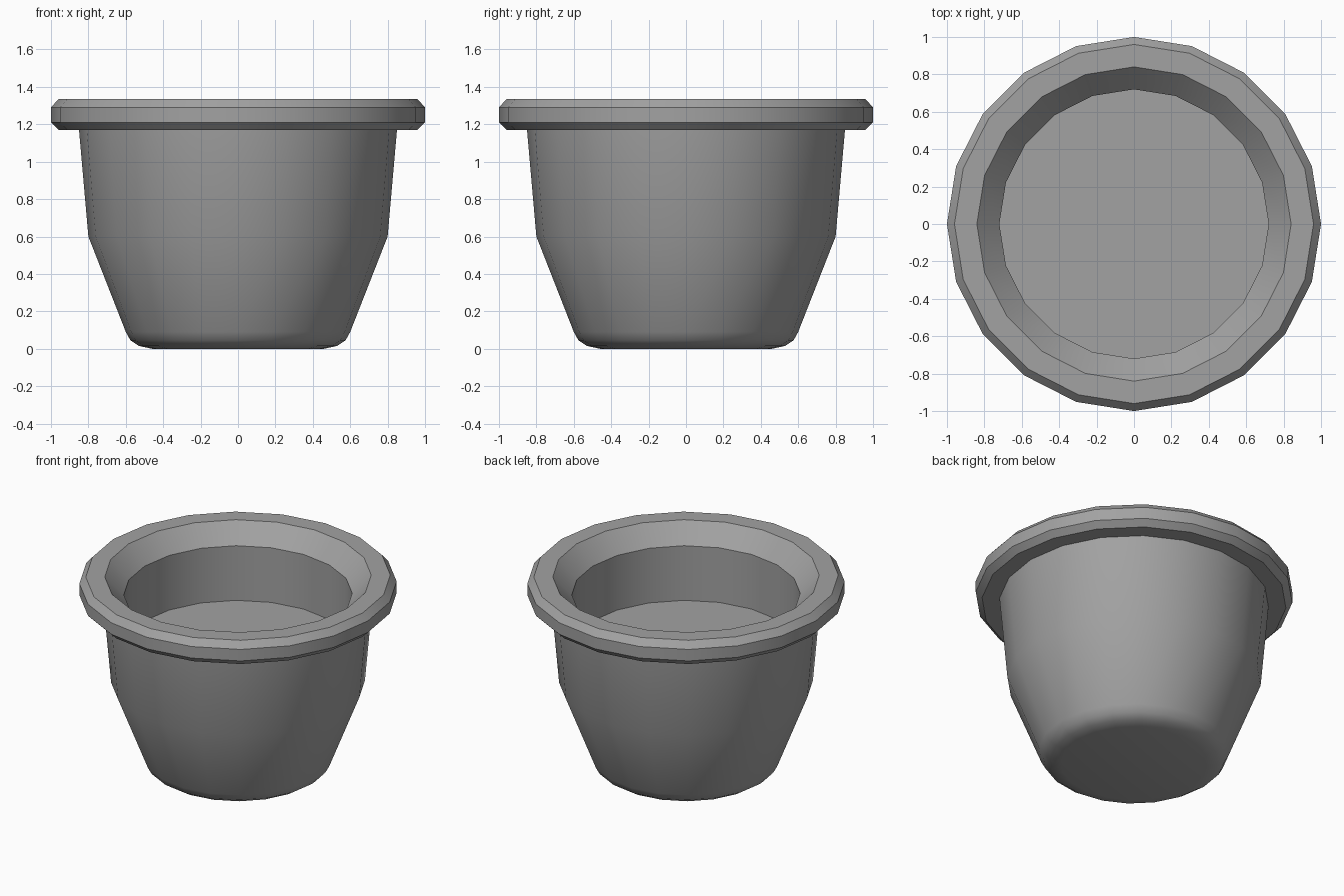
import bpy, bmesh, math

SIDES = 20

default_cube = bpy.data.objects.get("Cube")
if default_cube:
    bpy.data.objects.remove(default_cube, do_unlink=True)

grey = bpy.data.materials.new("plain_grey")
grey.use_nodes = True
grey.diffuse_color = (0.36, 0.36, 0.36, 1)
grey.node_tree.nodes["Principled BSDF"].inputs["Base Color"].default_value = grey.diffuse_color


def lathe(name, profile, cap_start=False, cap_end=False):
    """Turn a (radius, height) profile around z, with optional flat caps."""
    bm = bmesh.new()
    rings = []
    for r, z in profile:
        angles = [math.tau * i / SIDES for i in range(SIDES)]
        rings.append([bm.verts.new((r * math.cos(a), r * math.sin(a), z)) for a in angles])
    for low, high in zip(rings, rings[1:]):
        for i in range(SIDES):
            j = (i + 1) % SIDES
            bm.faces.new((low[i], low[j], high[j], high[i]))
    if cap_start:
        bm.faces.new(rings[0][::-1])
    if cap_end:
        bm.faces.new(rings[-1])
    mesh = bpy.data.meshes.new(name)
    bm.to_mesh(mesh)
    bm.free()
    mesh.materials.append(grey)
    obj = bpy.data.objects.new(name, mesh)
    bpy.context.collection.objects.link(obj)
    bpy.ops.object.select_all(action='DESELECT')
    obj.select_set(True)
    bpy.context.view_layer.objects.active = obj
    bpy.ops.object.shade_smooth_by_angle(angle=math.radians(30))
    return obj


# Tapered outer wall with a rounded foot and flat base
lathe("pot_body", [(0.46, 0), (0.53, 0.015), (0.575, 0.045), (0.60, 0.09),
                   (0.80, 0.60), (0.85, 1.17)], cap_start=True)

# Overhanging chamfered rim, sloping in to the opening
lathe("pot_rim", [(0.85, 1.17), (0.96, 1.17), (1, 1.21), (1, 1.29),
                  (0.96, 1.335), (0.84, 1.335), (0.72, 1.21)])

# Straight inner wall and raised floor
lathe("inner_well", [(0.72, 1.21), (0.72, 0.83)], cap_end=True)
